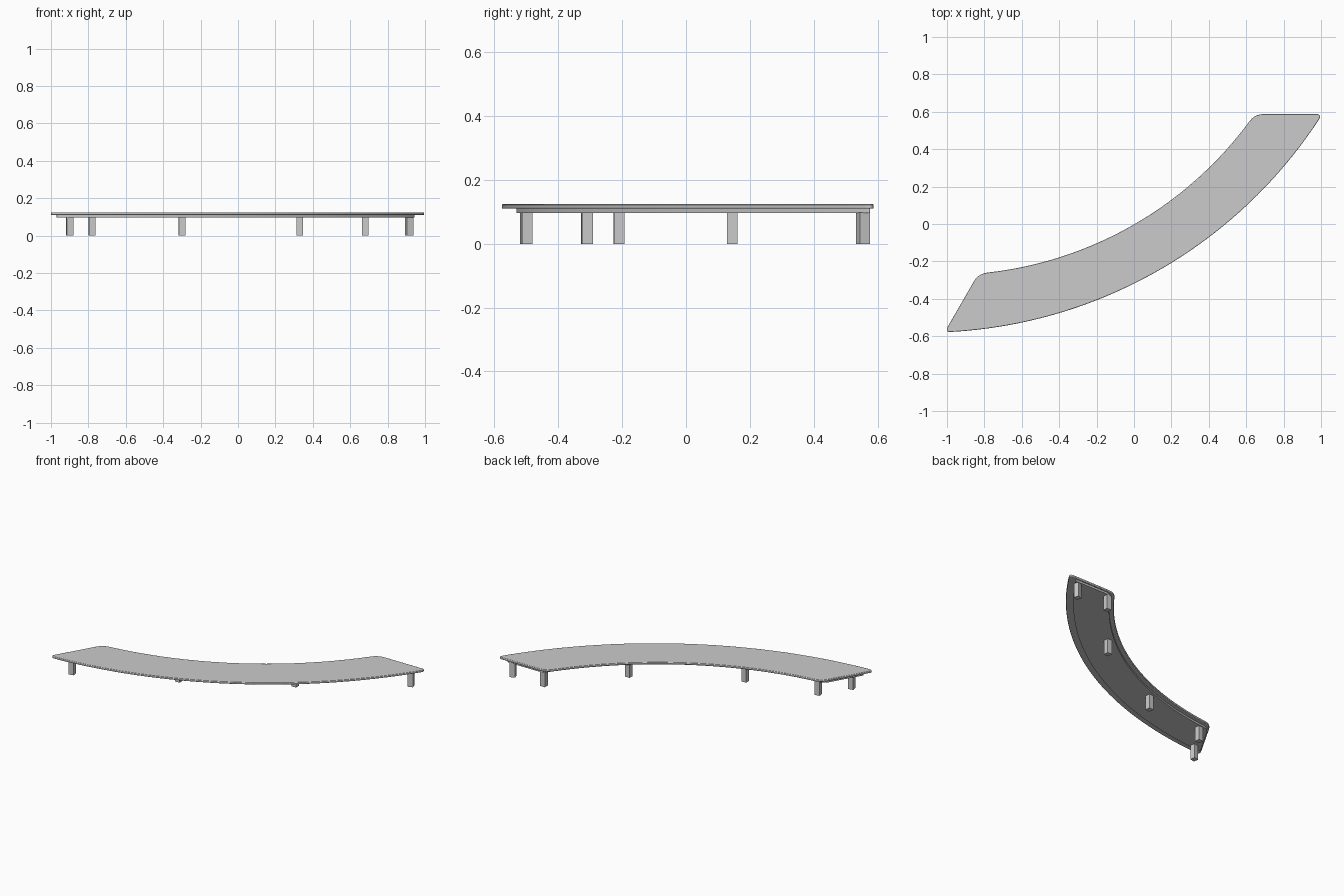
import bpy, bmesh, math
from mathutils import Vector, Matrix

if "Cube" in bpy.data.objects:
    bpy.data.objects.remove(bpy.data.objects["Cube"])

TURN = Matrix.Rotation(math.radians(30), 2)   # bench chord runs at 30 degrees in plan


def arc_v(u, radius, apex):
    return apex - radius + math.sqrt(radius * radius - u * u)


def end_u(radius, apex, end):
    # where the arc meets the end line (horizontal at y = end once turned)
    lo, hi = 0.5, 1.3
    for _ in range(40):
        u = (lo + hi) / 2
        y = 0.5 * u - 0.866 * arc_v(u, radius, apex)
        lo, hi = (u, hi) if y < end else (lo, u)
    return lo


def outline(outer, inner, end, round_outer, round_inner, n=28):
    """Curved plan with mitred, rounded ends; (u, v) with v toward the outer side."""
    uo, ui = end_u(*outer, end), end_u(*inner, end)
    co = Vector((uo, arc_v(uo, *outer)))
    ci = Vector((ui, arc_v(ui, *inner)))

    def corner(c, radius_apex, d, span):
        a = Vector((c.x - d * 0.9, arc_v(c.x - d * 0.9, *radius_apex)))
        b = c + span.normalized() * d
        ts = [i / 5 for i in range(6)]
        return [(1 - t) ** 2 * a + 2 * t * (1 - t) * c + t * t * b for t in ts]

    out_c = corner(co, outer, round_outer, ci - co)
    in_c = corner(ci, inner, round_inner, co - ci)
    half = [Vector((out_c[0].x * i / n, arc_v(out_c[0].x * i / n, *outer))) for i in range(n)]
    half += out_c + in_c[::-1]
    half += [Vector((in_c[0].x * i / n, arc_v(in_c[0].x * i / n, *inner))) for i in range(n - 1, -1, -1)]
    mirrored = [Vector((-p.x, p.y)) for p in half[-2:0:-1]]
    return [TURN @ Vector((p.x, -p.y)) for p in half + mirrored]


def plate(name, points, z0, z1, bevel):
    bm = bmesh.new()
    face = bm.faces.new([bm.verts.new((p.x, p.y, z0)) for p in points])
    ext = bmesh.ops.extrude_face_region(bm, geom=[face])
    top = [g for g in ext["geom"] if isinstance(g, bmesh.types.BMVert)]
    bmesh.ops.translate(bm, verts=top, vec=(0, 0, z1 - z0))
    bmesh.ops.recalc_face_normals(bm, faces=bm.faces)
    me = bpy.data.meshes.new(name)
    bm.to_mesh(me)
    bm.free()
    ob = bpy.data.objects.new(name, me)
    bpy.context.collection.objects.link(ob)
    bpy.ops.object.select_all(action='DESELECT')
    bpy.context.view_layer.objects.active = ob
    ob.select_set(True)
    if bevel:
        mod = ob.modifiers.new("soft_edge", 'BEVEL')
        mod.width, mod.segments = bevel, 2
        mod.angle_limit = math.radians(40)
    bpy.ops.object.shade_smooth_by_angle(angle=math.radians(40))
    return ob


# Curved seat board
plate("seat", outline((2.52, 0.281), (2.02, 0.002), 0.588, 0.035, 0.05), 0.110, 0.124, 0.003)

# Inset panel under the seat
plate("under_panel", outline((2.475, 0.236), (2.05, 0.03), 0.577, 0.012, 0.03), 0.097, 0.1105, 0)

# Short square legs: x, y, turn in degrees
legs = [(-0.90, -0.50, 10), (-0.78, -0.31, 5), (-0.30, -0.21, 3),
        (0.33, 0.145, 0), (0.68, 0.557, 0), (0.915, 0.555, 20)]
for i, (x, y, turn) in enumerate(legs):
    bpy.ops.mesh.primitive_cube_add(size=1, location=(x, y, 0.049), rotation=(0, 0, math.radians(turn)))
    leg = bpy.context.object
    leg.name = f"leg_{i + 1}"
    leg.scale = (0.035, 0.034, 0.098)
